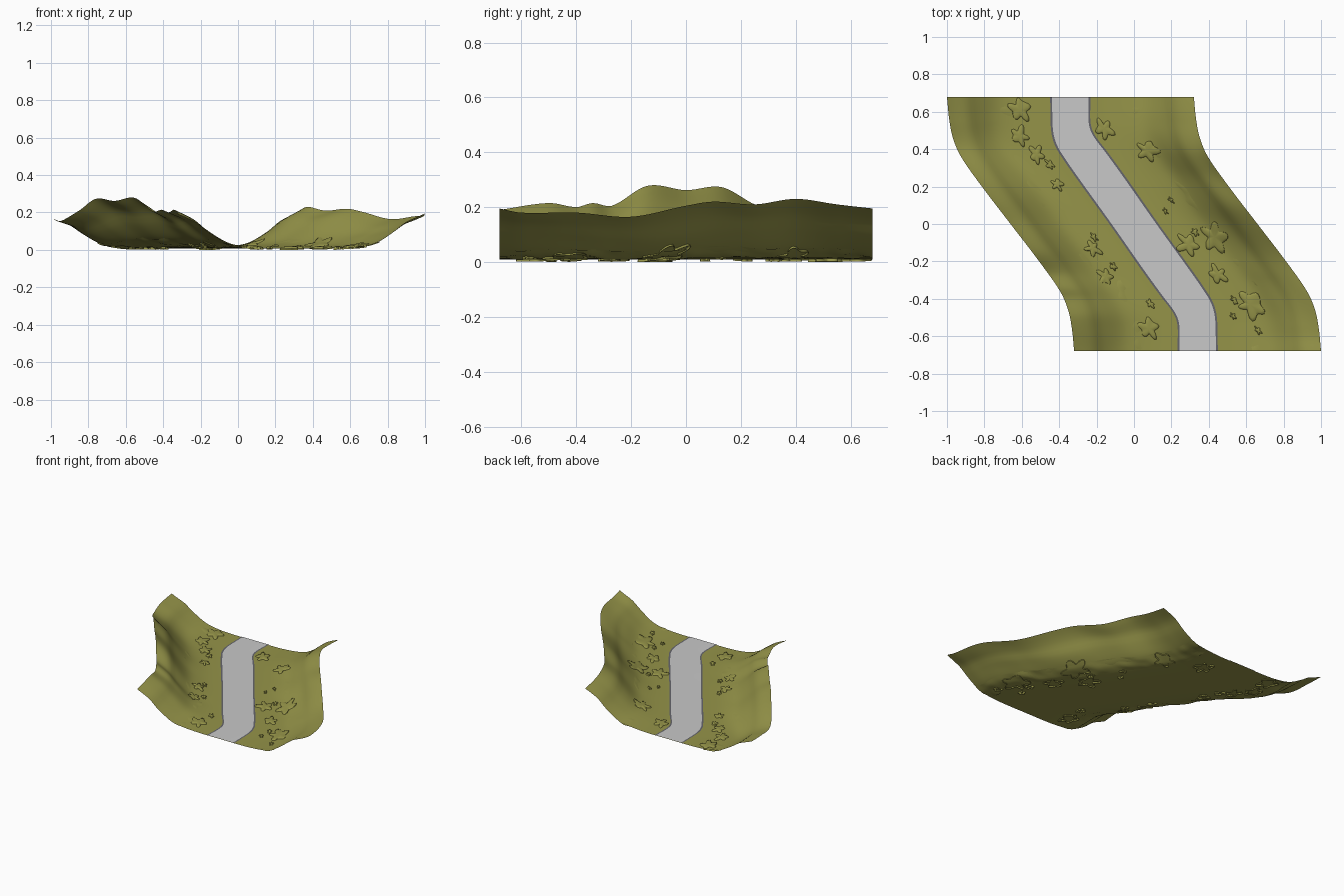
import bpy
import math
import random
from mathutils import Vector, noise

random.seed(4)
HALF_W, HALF_L, BASE = 0.66, 0.68, 0.009

if "Cube" in bpy.data.objects:
    bpy.data.objects.remove(bpy.data.objects["Cube"], do_unlink=True)


def material(name, rgb):
    m = bpy.data.materials.new(name)
    m.use_nodes = True
    m.diffuse_color = (*rgb, 1)
    m.node_tree.nodes["Principled BSDF"].inputs["Base Color"].default_value = (*rgb, 1)
    return m


grass = material("olive grass", (0.3, 0.295, 0.066))
asphalt = material("grey road", (0.58, 0.58, 0.58))
kerb = material("dark kerb", (0.13, 0.13, 0.15))


def curve(points, x):
    """Smooth interpolation through a short list of points."""
    x = min(max(x, points[0][0]), points[-1][0])
    i = 0
    while i < len(points) - 2 and x > points[i + 1][0]:
        i += 1

    def slope(j):
        a, b = points[max(j - 1, 0)], points[min(j + 1, len(points) - 1)]
        return (b[1] - a[1]) / (b[0] - a[0])
    (x0, y0), (x1, y1) = points[i], points[i + 1]
    d = x1 - x0
    t = (x - x0) / d
    return ((1 + 2 * t) * (1 - t) ** 2 * y0 + t * (1 - t) ** 2 * d * slope(i)
            + t * t * (3 - 2 * t) * y1 + t * t * (t - 1) * d * slope(i + 1))


# Bends of the road and of the outer banks, mirrored through the middle
ROAD_BEND = [(0, 0), (0.2, 0.142), (0.4, 0.283), (0.46, 0.318), (0.51, 0.335), (0.56, 0.34), (0.68, 0.34)]
BANK_BEND = [(0, 0), (0.2, 0.153), (0.36, 0.265), (0.46, 0.308), (0.56, 0.328), (0.68, 0.34)]
# Road width factor: wider across where the road runs at an angle
ROAD_SPREAD = [(0, 1.22), (0.38, 1.22), (0.52, 1), (0.68, 1)]
# Rise of a bank away from the road, and the crest heights along each bank
BANK_RISE = [(0, 0), (0.2, 0.005), (0.32, 0.06), (0.4, 0.17), (0.5, 0.48), (0.56, 0.74), (0.66, 1)]
LEFT_CREST = [(-0.68, 0.195), (-0.6, 0.18), (-0.4, 0.18), (-0.2, 0.165), (0, 0.205),
              (0.1, 0.22), (0.25, 0.21), (0.4, 0.23), (0.55, 0.21), (0.68, 0.195)]
RIGHT_CREST = [(-0.68, 0.19), (-0.5, 0.215), (-0.4, 0.2), (-0.34, 0.215), (-0.27, 0.205), (-0.14, 0.278),
               (0, 0.262), (0.13, 0.273), (0.25, 0.21), (0.4, 0.155), (0.55, 0.165), (0.68, 0.172)]


def centre(u, y):
    k = min(max((abs(u) - 0.14) / 0.5, 0), 1)
    bend = (1 - k) * curve(ROAD_BEND, abs(y)) + k * curve(BANK_BEND, abs(y))
    return -math.copysign(bend, y)


def ground(u, y):
    crest = curve(LEFT_CREST if u > 0 else RIGHT_CREST, y)
    rise = curve(BANK_RISE, abs(u))
    wave = noise.noise(Vector((u * 5, y * 3.5, 2))) * 0.075
    return BASE + rise * (crest - BASE) + wave * max(rise * (1 - rise), 0)


def make(name, verts, faces, mats, angle=50):
    me = bpy.data.meshes.new(name)
    me.from_pydata(verts, [], faces)
    for m in mats:
        me.materials.append(m)
    ob = bpy.data.objects.new(name, me)
    bpy.context.collection.objects.link(ob)
    bpy.ops.object.select_all(action='DESELECT')
    ob.select_set(True)
    bpy.context.view_layer.objects.active = ob
    bpy.ops.object.shade_smooth_by_angle(angle=math.radians(angle))
    return ob


def strip(name, us, mats, lift=0, spread=((0, 1), (HALF_L, 1)), ripple=0):
    """Sheet that follows the bend, one column for each value of us."""
    n, rows = len(us), 80
    verts, faces = [], []
    for j in range(rows + 1):
        y = HALF_L * (2 * j / rows - 1)
        for column in us:
            u = column * curve(spread, abs(y))
            bump = ripple * noise.noise(Vector((u * 14, y * 14, 7)))
            verts.append((centre(u, y) + u, y, ground(u, y) + lift + bump))
    for j in range(rows):
        for i in range(n - 1):
            a = j * n + i
            faces.append((a, a + 1, a + n + 1, a + n))
    return make(name, verts, faces, mats)


# Valley floor with its two raised banks
strip("grass_valley", [HALF_W * (i / 32 - 1) for i in range(65)], [grass])

# Rough verge layer that breaks through the ground at the foot of each bank
for side, name in ((1, "left_bank_foot"), (-1, "right_bank_foot")):
    columns = sorted(side * (0.29 + 0.016 * i) for i in range(9))
    strip(name, columns, [grass], lift=-0.003, ripple=0.008)

# Road with a thin kerb line on each side
road = strip("road", [-0.108, -0.098, 0, 0.098, 0.108], [asphalt, kerb], 0.003, ROAD_SPREAD)
for p in road.data.polygons:
    p.material_index = 1 if p.index % 4 in (0, 3) else 0


def patch(name, x, y, size, turn, stretch):
    """Low ragged clump of grass draped over the ground."""
    n, rings = 36, (1, 0.93, 0.75, 0.4)
    seed = random.uniform(0, 50)
    verts, faces = [], []

    def put(dx, dy, h):
        px, py = x + dx, max(min(y + dy, HALF_L), -HALF_L)
        u = px - centre(0.35, py)
        verts.append((px, py, ground(u, py) + h))
    for k, r in enumerate(rings):
        for i in range(n):
            a = math.tau * i / n
            ragged = noise.noise(Vector((1.6 * math.cos(a), 1.6 * math.sin(a), seed)))
            d = size * r * (0.75 + 0.2 * math.cos(5 * a + seed) + 0.4 * ragged)
            p, q = d * math.cos(a) * stretch, d * math.sin(a)
            put(p * math.cos(turn) - q * math.sin(turn), p * math.sin(turn) + q * math.cos(turn),
                (-0.009, 0.004, 0.007, 0.009)[k])
    put(0, 0, 0.009)
    for k in range(len(rings) - 1):
        for i in range(n):
            a, b = k * n + i, k * n + (i + 1) % n
            faces.append((a, b, b + n, a + n))
    last = (len(rings) - 1) * n
    faces += [(last + i, last + (i + 1) % n, len(verts) - 1) for i in range(n)]
    make(name, verts, faces, [grass], 60)


# Larger clumps beside the road
CLUMPS = [(-0.61, 0.61, 0.065), (-0.61, 0.47, 0.055), (-0.52, 0.37, 0.05), (-0.41, 0.21, 0.035),
          (-0.22, -0.13, 0.045), (-0.15, -0.28, 0.045), (0.08, -0.56, 0.06), (-0.16, 0.51, 0.055),
          (0.07, 0.39, 0.06), (0.29, -0.11, 0.06), (0.43, -0.07, 0.08), (0.45, -0.27, 0.05),
          (0.62, -0.43, 0.08)]
for i, (x, y, s) in enumerate(CLUMPS):
    patch(f"grass_clump_{i + 1}", x, y, s, -0.9 + random.uniform(-0.3, 0.3), 1.3)

# Small tufts scattered along both verges
for i in range(10):
    y = random.uniform(-0.6, 0.6)
    u = random.choice((-1, 1)) * random.uniform(0.2, 0.38)
    patch(f"grass_tuft_{i + 1}", centre(u, y) + u, y, random.uniform(0.012, 0.02), -0.9, 1.8)
